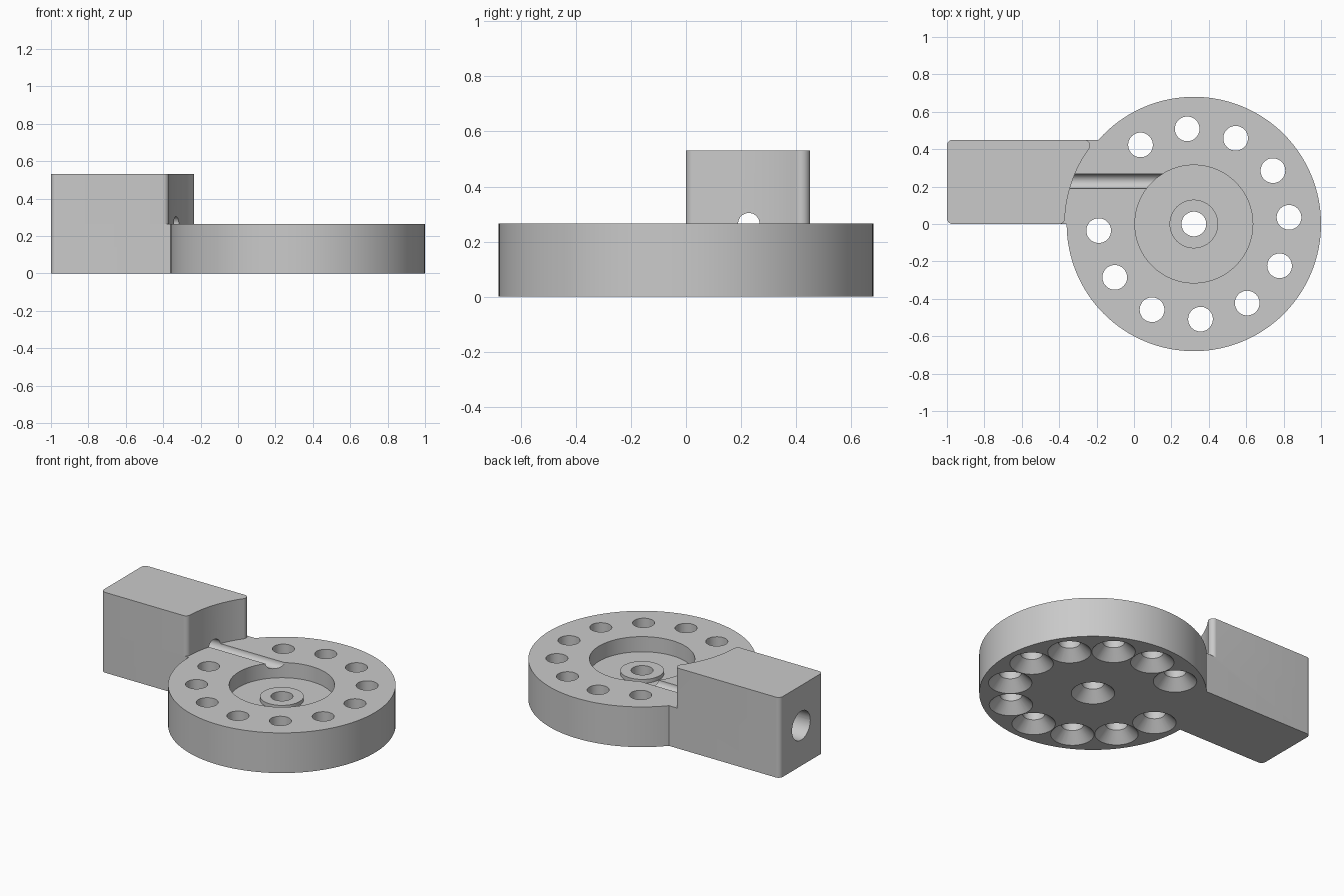
import bpy, bmesh, math
from mathutils import Matrix, Vector

CX, R, H, TOP, WIDE = 0.32, 0.68, 0.265, 0.53, 0.45
HOLE, SINK = 0.066, 0.13
COLOUR = (0.59, 0.59, 0.59, 1)

cube = bpy.data.objects.get("Cube")
if cube:
    bpy.data.objects.remove(cube, do_unlink=True)

grey = bpy.data.materials.new("light grey")
grey.use_nodes = True
grey.diffuse_color = COLOUR
grey.node_tree.nodes["Principled BSDF"].inputs["Base Color"].default_value = COLOUR


def finish(name, bm, matrix=Matrix()):
    bmesh.ops.recalc_face_normals(bm, faces=bm.faces)
    bm.transform(matrix)
    mesh = bpy.data.meshes.new(name)
    bm.to_mesh(mesh)
    bm.free()
    mesh.materials.append(grey)
    obj = bpy.data.objects.new(name, mesh)
    bpy.context.collection.objects.link(obj)
    return obj


def lathe(name, profile, matrix, steps=48, closed=False):
    """Revolve (radius, height) points about z."""
    bm = bmesh.new()
    vs = [bm.verts.new((r, 0, z)) for r, z in profile]
    es = [bm.edges.new(p) for p in zip(vs, vs[1:])]
    if closed:
        es.append(bm.edges.new((vs[-1], vs[0])))
    bmesh.ops.spin(bm, geom=vs + es, cent=(0, 0, 0), axis=(0, 0, 1),
                   angle=math.tau, steps=steps)
    bmesh.ops.remove_doubles(bm, verts=bm.verts, dist=1e-5)
    return finish(name, bm, matrix)


def fillet(prev, corner, nxt, r=0.03, n=8):
    """Points of a round between two straight sides."""
    c = Vector(corner)
    a, b = (Vector(prev) - c).normalized(), (Vector(nxt) - c).normalized()
    half = a.angle(b) / 2
    centre = c + (a + b).normalized() * r / math.sin(half)
    start = c + a * r / math.tan(half) - centre
    end = c + b * r / math.tan(half) - centre
    return [centre + start.lerp(end, i / n).normalized() * r for i in range(n + 1)]


def prism(name, outline, z0, z1):
    bm = bmesh.new()
    face = bm.faces.new([bm.verts.new((p[0], p[1], z0)) for p in outline])
    ext = bmesh.ops.extrude_face_region(bm, geom=[face])
    bmesh.ops.translate(bm, vec=(0, 0, z1 - z0),
                        verts=[g for g in ext["geom"] if isinstance(g, bmesh.types.BMVert)])
    # Keep the starting face so that the solid stays closed
    if not face.is_valid:
        bmesh.ops.holes_fill(bm, edges=bm.edges, sides=0)
    return finish(name, bm)


def boolean(target, tool, operation):
    mod = target.modifiers.new(operation.lower(), "BOOLEAN")
    mod.operation, mod.object, mod.solver = operation, tool, "EXACT"
    bpy.context.view_layer.objects.active = target
    bpy.ops.object.modifier_apply(modifier=mod.name)
    bpy.data.objects.remove(tool, do_unlink=True)


# Round plate with recess, low boss and countersunk centre bore
centre = Matrix.Translation((CX, 0, 0))
body = lathe("round_plate_with_block",
             [(SINK, 0), (R, 0), (R, H), (0.315, H), (0.315, 0.165), (0.13, 0.165),
              (0.13, 0.19), (HOLE, 0.19), (HOLE, 0.065)], centre, 128, True)

# Side block: lower half runs into the plate, upper half is scooped round it
front, back = (-1, 0), (-1, WIDE)
outer = fillet((0, 0), front, back) + fillet(front, back, (0, WIDE))


def rim(deg, r=0.69):
    a = math.radians(deg)
    return Vector((CX + r * math.cos(a), r * math.sin(a)))


arc = [rim(145 + i * 32.3 / 16) for i in range(17)]
tip, heel = rim(180 - math.degrees(math.asin(WIDE / 0.69))), rim(180)
upper = outer + fillet(back, tip, arc[0]) + arc[1:-1] + fillet(arc[-1], heel, front)
boolean(body, prism("lower_block", outer + [(-0.1, WIDE), (-0.1, 0)], 0, H), "UNION")
boolean(body, prism("upper_block", upper, H, TOP), "UNION")

# Ring of countersunk holes, one place left free for the channel
for k in range(12):
    if k != 5:
        a = math.radians(4 + 30 * k)
        place = Matrix.Translation((CX + 0.51 * math.cos(a), 0.51 * math.sin(a), 0))
        tool = lathe("hole_cutter", [(0, -0.01), (SINK + 0.01, -0.01), (HOLE, 0.065),
                                     (HOLE, 0.4), (0, 0.4)], place)
        boolean(body, tool, "DIFFERENCE")

# Stepped channel: wide socket at the outer end, narrow groove to the recess
along_x = Matrix.Translation((-1, WIDE / 2 + 0.003, H)) @ Matrix.Rotation(math.pi / 2, 4, "Y")
tool = lathe("channel_cutter", [(0, -0.1), (0.095, -0.1), (0.095, 0.5), (0.039, 0.5),
                                (0.039, 1.2), (0, 1.2)], along_x)
boolean(body, tool, "DIFFERENCE")

bpy.ops.object.select_all(action="DESELECT")
body.select_set(True)
bpy.context.view_layer.objects.active = body
bpy.ops.object.shade_smooth_by_angle(angle=math.radians(30))
